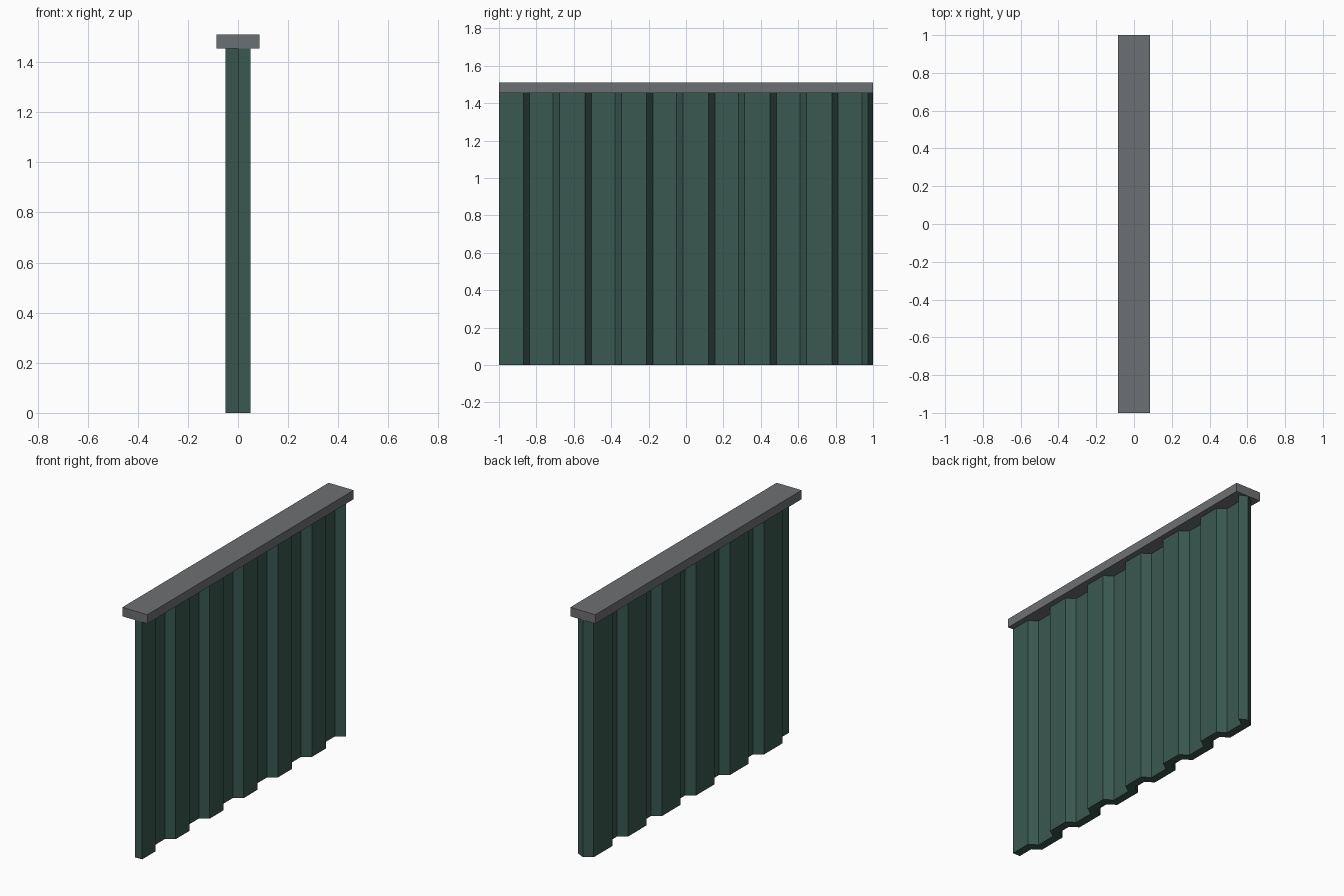
import bpy
import bmesh

cube = bpy.data.objects.get("Cube")
if cube:
    bpy.data.objects.remove(cube, do_unlink=True)


def material(name, color):
    mat = bpy.data.materials.new(name)
    mat.use_nodes = True
    mat.diffuse_color = (*color, 1)
    bsdf = next(n for n in mat.node_tree.nodes if n.type == "BSDF_PRINCIPLED")
    bsdf.inputs["Base Color"].default_value = (*color, 1)
    return mat


def extrude_profile(name, profile, z0, z1, mat):
    """Closed outline in the xy plane, raised from z0 to z1."""
    bm = bmesh.new()
    face = bm.faces.new([bm.verts.new((x, y, z0)) for x, y in profile])
    raised = bmesh.ops.extrude_face_region(bm, geom=[face])["geom"]
    verts = [g for g in raised if isinstance(g, bmesh.types.BMVert)]
    bmesh.ops.translate(bm, verts=verts, vec=(0, 0, z1 - z0))
    bmesh.ops.recalc_face_normals(bm, faces=bm.faces[:])
    mesh = bpy.data.meshes.new(name)
    bm.to_mesh(mesh)
    bm.free()
    mesh.materials.append(mat)
    obj = bpy.data.objects.new(name, mesh)
    bpy.context.collection.objects.link(obj)
    return obj


def corrugation(high, low, fall, rise):
    """One side of the sheet: six waves along y, each a fall and a rise."""
    points = [(high, -1)]
    for i in range(WAVES):
        shift = i * PITCH
        points += [(high, fall + shift), (low, fall + SLOPE + shift),
                   (low, rise + shift), (high, rise + SLOPE + shift)]
    return points


WAVES, PITCH, SLOPE = 6, 0.33, 0.034
DEPTH, WALL_TOP = 0.05, 1.455

green = material("dark green metal", (0.042, 0.098, 0.082))
grey = material("grey rail", (0.152, 0.162, 0.17))

# Corrugated sheet of even thickness, sloped cut at the back end
outer = corrugation(DEPTH, 0, -0.87, -0.71)
inner = corrugation(0, -DEPTH, -0.9, -0.684)
extrude_profile("corrugated_panel", outer + inner[::-1], 0, WALL_TOP, green)

# Flat capping rail
w = 0.085
extrude_profile("top_rail", [(-w, -1), (w, -1), (w, 1), (-w, 1)],
                WALL_TOP, 1.51, grey)
